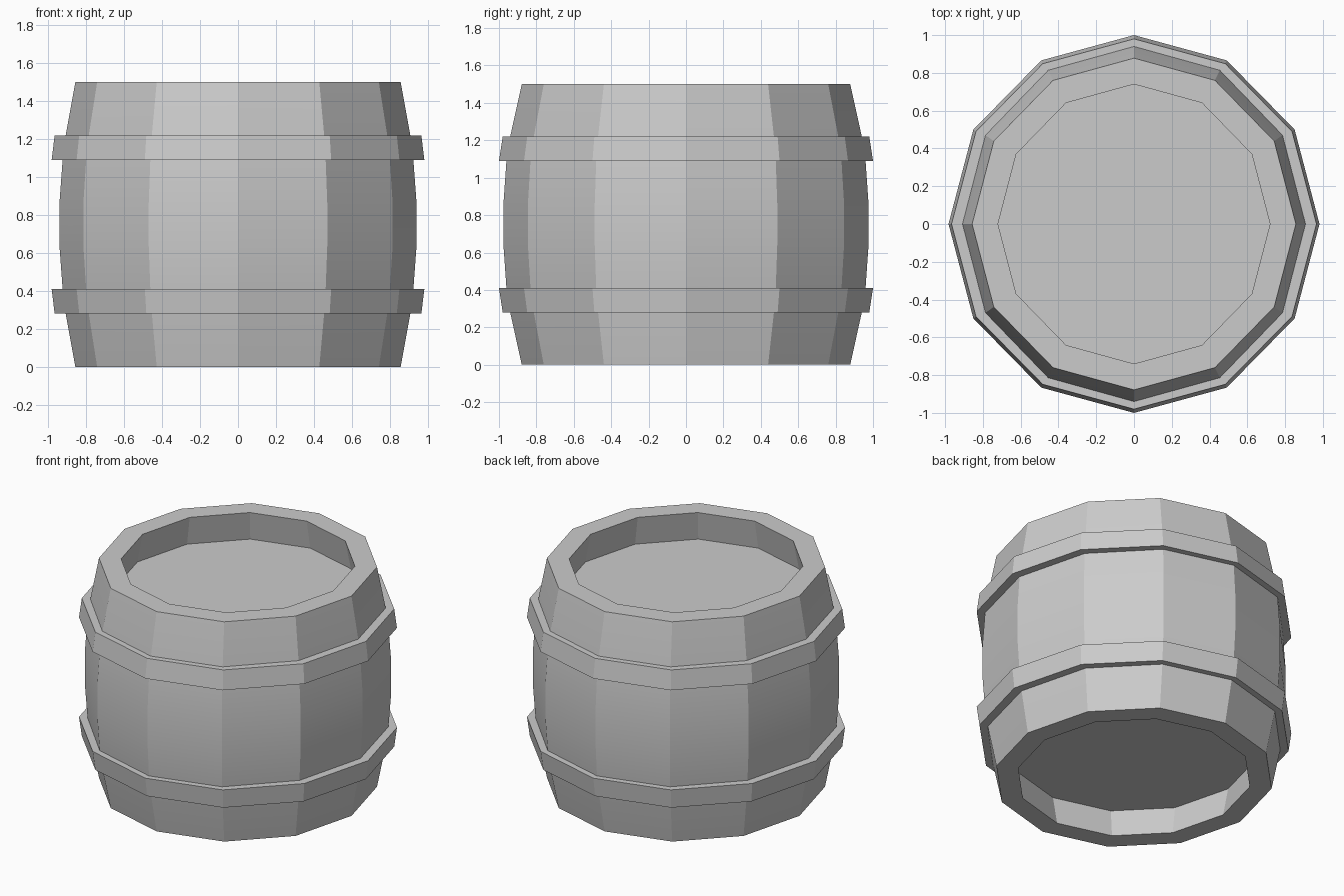
import bpy, bmesh, math

if "Cube" in bpy.data.objects:
    bpy.data.objects.remove(bpy.data.objects["Cube"])

SIDES = 12
HEIGHT = 1.5


def lathe(name, profile, closed=False):
    """Sweep (rx, ry, z) points round the z axis; an open profile gets end caps."""
    bm = bmesh.new()
    rings = []
    for rx, ry, z in profile:
        ring = []
        for i in range(SIDES):
            a = 2 * math.pi * i / SIDES
            ring.append(bm.verts.new((rx * math.cos(a), ry * math.sin(a), z)))
        rings.append(ring)
    pairs = list(zip(rings, rings[1:]))
    if closed:
        pairs.append((rings[-1], rings[0]))
    for low, high in pairs:
        for i in range(SIDES):
            j = (i + 1) % SIDES
            bm.faces.new((low[i], low[j], high[j], high[i]))
    if not closed:
        bm.faces.new(rings[0])
        bm.faces.new(rings[-1])
    bmesh.ops.recalc_face_normals(bm, faces=bm.faces[:])
    mesh = bpy.data.meshes.new(name)
    bm.to_mesh(mesh)
    bm.free()
    obj = bpy.data.objects.new(name, mesh)
    bpy.context.collection.objects.link(obj)
    bpy.ops.object.select_all(action='DESELECT')
    obj.select_set(True)
    bpy.context.view_layer.objects.active = obj
    bpy.ops.object.shade_smooth_by_angle(angle=math.radians(20))
    return obj


def flip(profile):
    """Mirror a profile about the barrel's mid height."""
    return [(rx, ry, HEIGHT - z) for rx, ry, z in reversed(profile)]


# Barrel body: recessed head, rim and bulging staves, mirrored top to bottom
lower = [
    (0.76, 0.78, 0.20),
    (0.72, 0.74, 0.0),
    (0.857, 0.878, 0.0),
    (0.908, 0.94, 0.28),
    (0.924, 0.96, 0.41),
    (0.941, 0.976, 0.64),
]
lathe("barrel_body", lower + flip(lower))

# Hoops: tapered bands, wider towards the middle
hoop = [
    (0.88, 0.91, 0.28),
    (0.966, 0.98, 0.28),
    (0.982, 1.0, 0.41),
    (0.88, 0.91, 0.41),
]
lathe("lower_hoop", hoop, closed=True)
lathe("upper_hoop", flip(hoop), closed=True)
